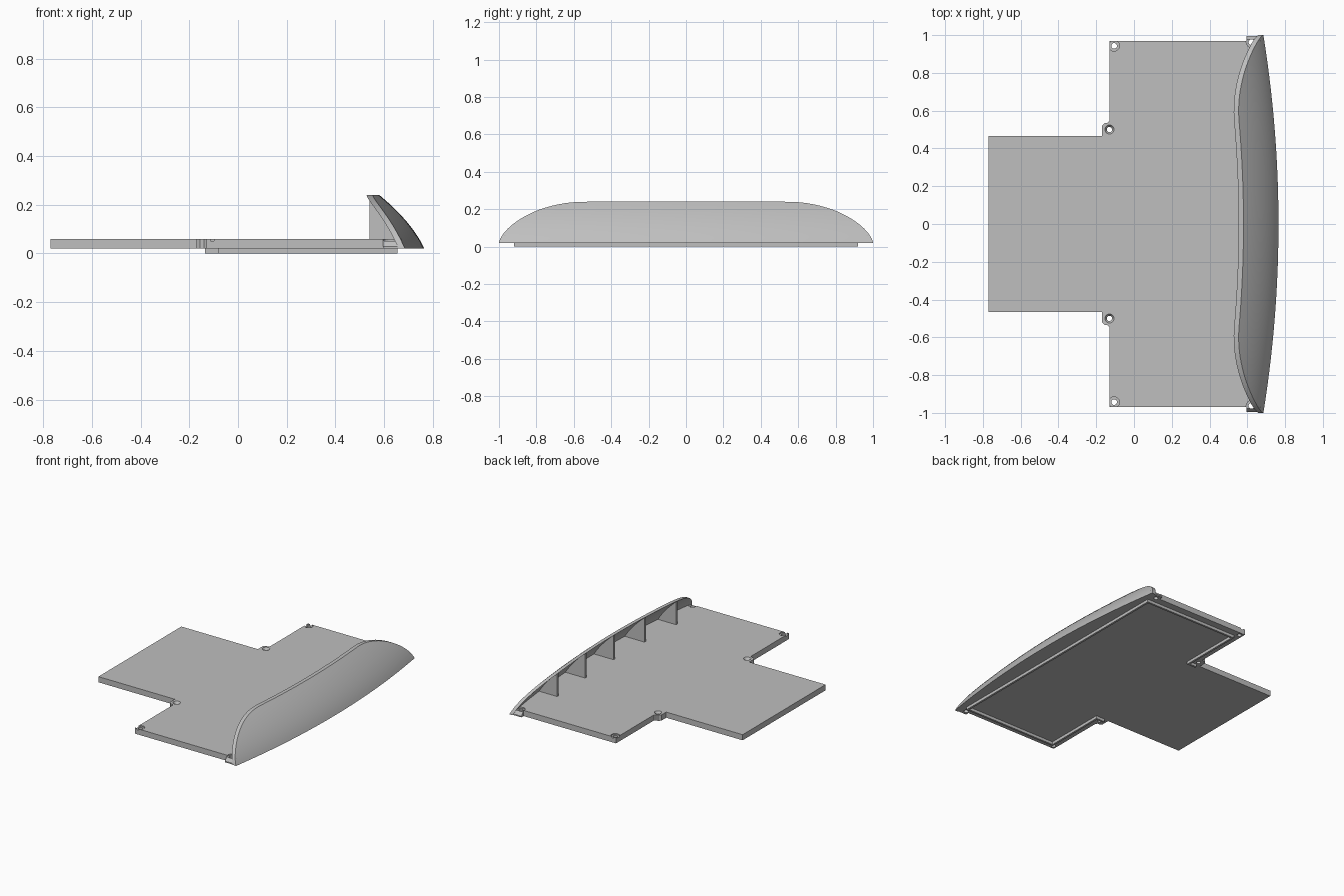
import bpy, bmesh, math

cube = bpy.data.objects.get("Cube")
if cube:
    bpy.data.objects.remove(cube, do_unlink=True)

grey = bpy.data.materials.new("plain grey")
grey.use_nodes = True
grey.diffuse_color = (0.52, 0.52, 0.52, 1)
grey.node_tree.nodes["Principled BSDF"].inputs["Base Color"].default_value = grey.diffuse_color

FLOOR, DECK = 0.02, 0.06


def loft(name, stacks, smooth=False):
    """Each stack is a list of matching closed sections, skinned and capped."""
    bm = bmesh.new()
    for sections in stacks:
        rings = [[bm.verts.new(p) for p in s] for s in sections]
        for a, b in zip(rings, rings[1:]):
            for i in range(len(a)):
                j = (i + 1) % len(a)
                bm.faces.new((a[i], a[j], b[j], b[i]))
        bm.faces.new(rings[0][::-1])
        bm.faces.new(rings[-1])
    bmesh.ops.recalc_face_normals(bm, faces=bm.faces)
    me = bpy.data.meshes.new(name)
    bm.to_mesh(me)
    bm.free()
    me.materials.append(grey)
    ob = bpy.data.objects.new(name, me)
    bpy.context.collection.objects.link(ob)
    bpy.ops.object.select_all(action='DESELECT')
    ob.select_set(True)
    bpy.context.view_layer.objects.active = ob
    if smooth:
        bpy.ops.object.shade_smooth_by_angle(angle=math.radians(30))
    return ob


def prism(outline, z0, z1):
    return [[(x, y, z) for x, y in outline] for z in (z0, z1)]


# Shape rules of the curved shell
def foot_x(y):
    return 0.765 - 0.08 * y * y


def rise(y):
    t = max(0.0, (abs(y) - 0.54) / 0.46)
    return max(0.002, 0.22 * max(0.0, 1 - t * t) ** 0.65)


def lean(h):
    return 0.47 * h + 1.69 * h * h


# Curved shell, lofted along y
STEPS, WALL = 12, 0.026
sections = []
for k in range(81):
    y = math.sin(math.pi * (k / 80 - 0.5))
    hs = [rise(y) * i / STEPS for i in range(STEPS + 1)]
    outer = [(foot_x(y) - lean(h), y, FLOOR + h) for h in hs]
    inner = [(x - WALL, y, z) for x, y, z in reversed(outer)]
    sections.append(outer + inner)
loft("curved_shell", [sections], smooth=True)

# T-shaped base plate with screw lugs in the inner corners
half = [(-0.77, 0.465), (-0.17, 0.465), (-0.17, 0.52), (-0.155, 0.535),
        (-0.14, 0.535), (-0.13, 0.545), (-0.13, 0.97)]
half += [(foot_x(y) - 0.024, y) for y in [0.97 - 0.97 * i / 16 for i in range(16)]]
outline = half + [(foot_x(0) - 0.024, 0)] + [(x, -y) for x, y in reversed(half)]
plate = loft("base_plate", [prism(outline, FLOOR, DECK)])

# Sloped screw lugs beneath the shell tips
lug_profile = [(0.94, 0.02), (0.995, 0.02), (0.995, 0.028), (0.972, 0.06), (0.94, 0.06)]
lugs = loft("tip_lugs", [[[(x, s * y, z) for y, z in lug_profile] for x in (0.595, 0.67)]
                         for s in (-1, 1)])


# Recessed screw holes
def hole(cx, cy, steps):
    angles = [math.tau * i / 24 for i in range(24)]
    return [[(cx + r * math.cos(a), cy + r * math.sin(a), z) for a in angles]
            for r, z in steps]


flat_bore = [(0.015, -0.01), (0.015, 0.052), (0.028, 0.052), (0.028, 0.08)]
cone_bore = [(0.014, -0.01), (0.014, 0.045), (0.024, 0.06), (0.024, 0.08)]
cutter = loft("hole_cutter", [hole(x, s * y, bore) for s in (-1, 1) for x, y, bore in
                              ((-0.105, 0.943, flat_bore), (0.622, 0.963, flat_bore),
                               (-0.13, 0.5, cone_bore))])
cutter.hide_render = True
for ob in (plate, lugs):
    mod = ob.modifiers.new("holes", 'BOOLEAN')
    mod.operation, mod.solver, mod.object = 'DIFFERENCE', 'EXACT', cutter
    bpy.context.view_layer.objects.active = ob
    bpy.ops.object.modifier_apply(modifier=mod.name)
bpy.data.objects.remove(cutter, do_unlink=True)

# Support ribs between shell and plate
ribs = []
for k in range(-2, 3):
    y = k / 3
    hs = [0.03 + (rise(y) - 0.035) * i / 8 for i in range(9)]
    edge = [(foot_x(y) - lean(h) - 0.015, FLOOR + h) for h in hs]
    back = edge[-1][0] - 0.008
    profile = edge + [(back, edge[-1][1]), (back, edge[0][1])]
    ribs.append([[(x, y + d, z) for x, z in profile] for d in (-0.007, 0.007)])
loft("support_ribs", ribs)


# Locating ridge on the underside
def bar(x0, x1, y0, y1):
    return prism([(x0, y0), (x1, y0), (x1, y1), (x0, y1)], 0, FLOOR + 0.005)


W = 0.014
bars = [bar(0.655 - W, 0.655, -0.92, 0.92)]
for s in (-1, 1):
    bars += [bar(-0.08, 0.655 - W, s * 0.92, s * (0.92 - W)),
             bar(-0.08, -0.08 + W, s * (0.92 - W), s * 0.46),
             bar(-0.135, -0.08, s * 0.46, s * (0.46 + W))]
loft("underside_ridge", bars)
